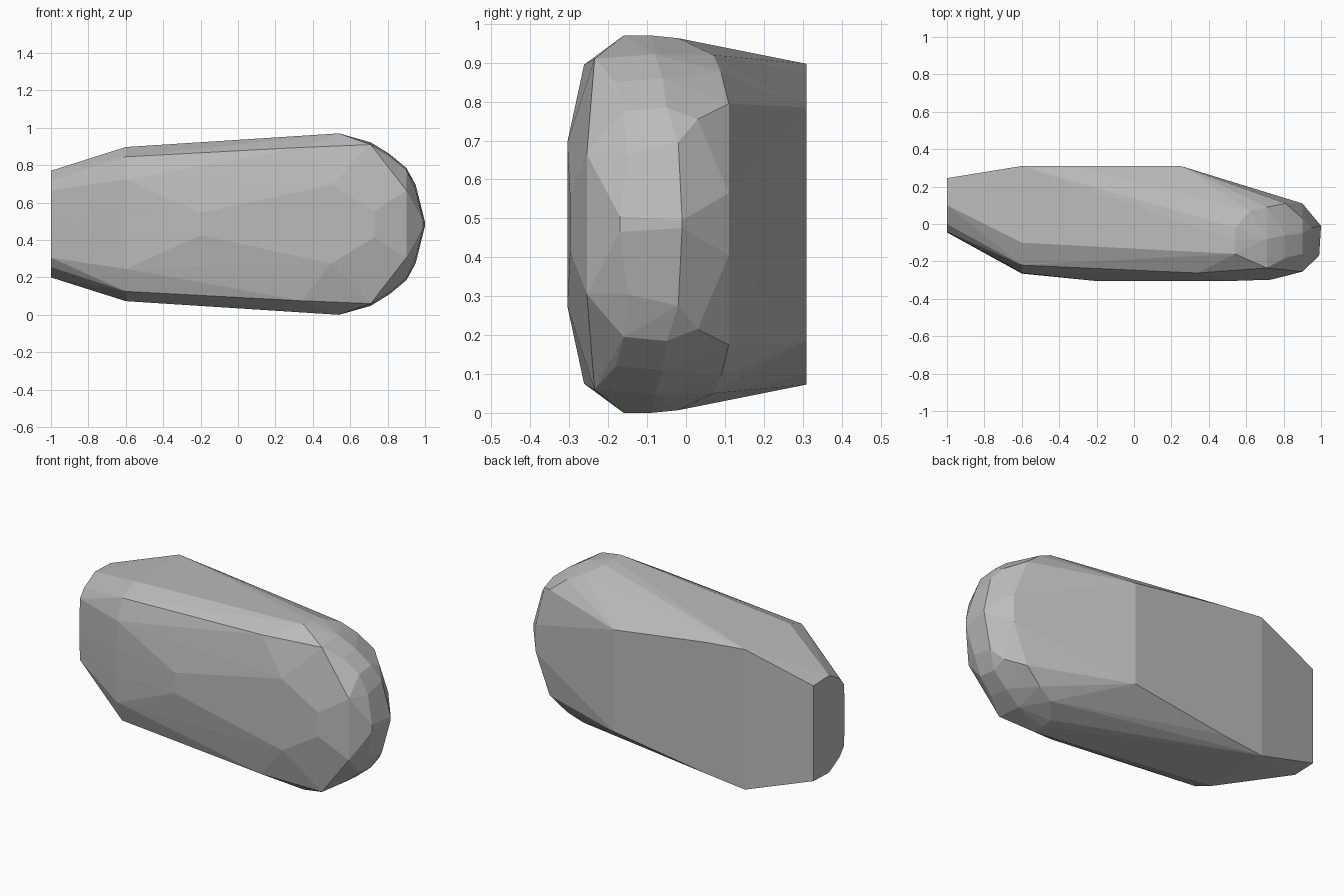
import bpy
import bmesh
import math

MID_HEIGHT = 0.488

# Cross-sections along the stone: x -> (y, half height) points,
# mirrored above and below the middle height
SECTIONS = {
    -1.0: [(.245, .28), (.1, .285), (0, .23), (-.04, .18), (-.045, .02)],
    -.6: [(.31, .412), (-.1, .412), (-.22, .36), (-.262, .24), (-.265, .08)],
    -.34: [(.31, .385)],
    -.2: [(-.305, .06)],
    .25: [(.31, .3)],
    .34: [(-.262, .41)],
    .5: [(-.305, .21)],
    .54: [(-.16, .485), (-.09, .485), (-.02, .478)],
    .62: [(.07, .435)],
    .71: [(.09, .39), (-.08, .437), (-.235, .425)],
    .73: [(-.298, .07)],
    .81: [(.11, .31), (-.06, .375), (-.18, .365)],
    .9: [(.11, .08), (.03, .27), (-.05, .3), (-.16, .29), (-.255, .18)],
    .95: [(-.02, .21), (-.15, .18)],
    .99: [(-.17, .02)],
    1.0: [(-.01, .01)],
}


def make_material(name, shade):
    """A plain matte grey."""
    material = bpy.data.materials.new(name)
    material.use_nodes = True
    colour = (shade, shade, shade, 1)
    material.diffuse_color = colour
    shader = next(n for n in material.node_tree.nodes if n.type == 'BSDF_PRINCIPLED')
    shader.inputs["Base Color"].default_value = colour
    shader.inputs["Roughness"].default_value = 0.8
    return material


def make_stone(name, sections, material):
    """Wrap a faceted convex skin around mirrored cross-sections."""
    bm = bmesh.new()
    for x, profile in sections.items():
        for y, half_height in profile:
            for side in (-1, 1):
                bm.verts.new((x, y, MID_HEIGHT + side * half_height))

    # Skin the points and drop any that fall inside
    bmesh.ops.convex_hull(bm, input=bm.verts[:])
    loose = [v for v in bm.verts if not v.link_faces]
    bmesh.ops.delete(bm, geom=loose, context='VERTS')

    # Join nearly flat triangles into broad facets
    bmesh.ops.dissolve_limit(bm, angle_limit=math.radians(1),
                             verts=bm.verts[:], edges=bm.edges[:])
    bmesh.ops.recalc_face_normals(bm, faces=bm.faces[:])

    # Rest the stone on the ground
    lowest = min(v.co.z for v in bm.verts)
    bmesh.ops.translate(bm, verts=bm.verts[:], vec=(0, 0, -lowest))

    mesh = bpy.data.meshes.new(name)
    bm.to_mesh(mesh)
    bm.free()
    mesh.materials.append(material)
    stone = bpy.data.objects.new(name, mesh)
    bpy.context.collection.objects.link(stone)
    return stone


default_cube = bpy.data.objects.get("Cube")
if default_cube:
    bpy.data.objects.remove(default_cube, do_unlink=True)

make_stone("faceted_stone", SECTIONS, make_material("stone_grey", 0.5))
